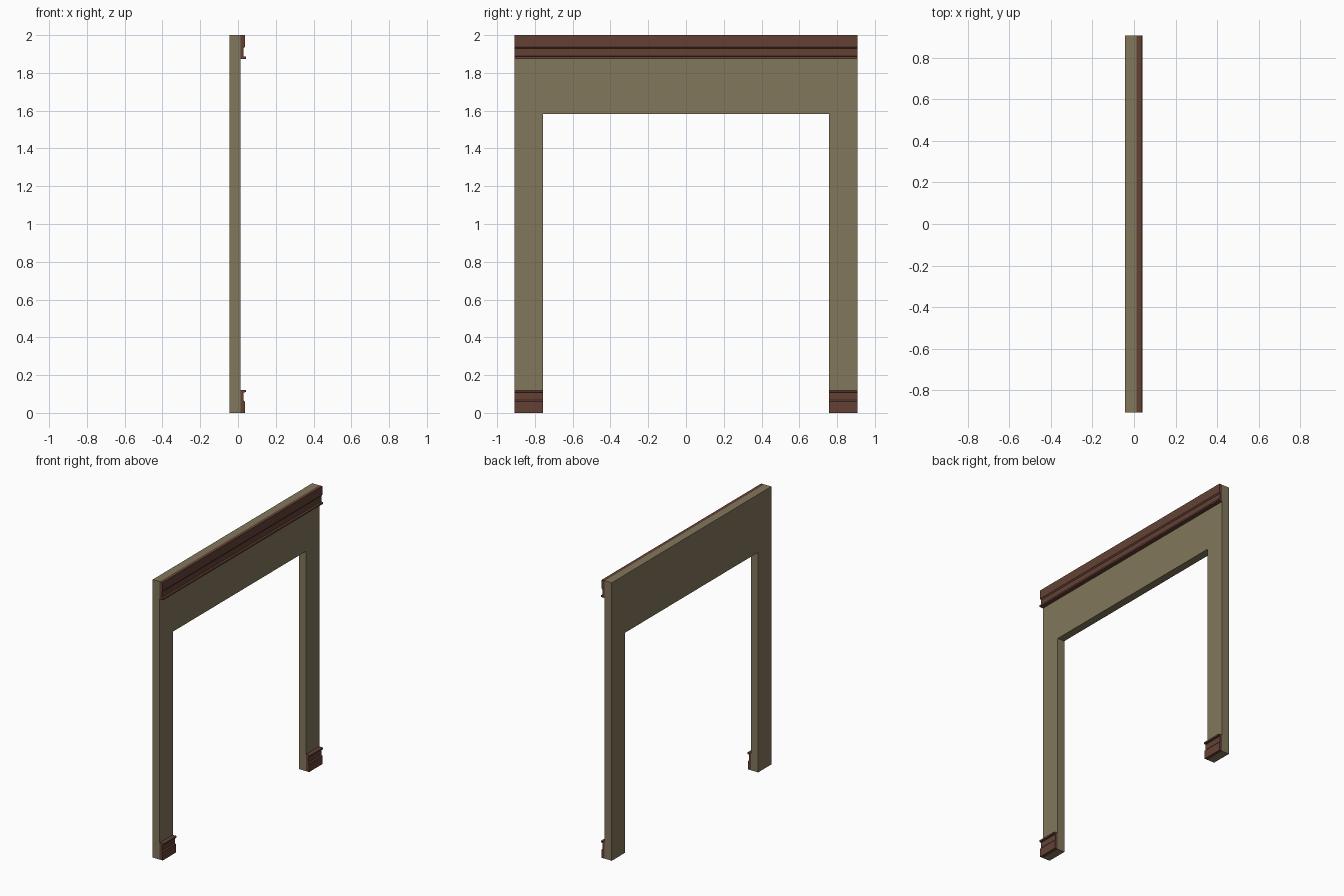
import bpy
import bmesh

if "Cube" in bpy.data.objects:
    bpy.data.objects.remove(bpy.data.objects["Cube"])


def material(name, rgb):
    m = bpy.data.materials.new(name)
    m.diffuse_color = (*rgb, 1)
    m.use_nodes = True
    m.node_tree.nodes["Principled BSDF"].inputs["Base Color"].default_value = m.diffuse_color
    return m


plaster = material("olive plaster", (0.225, 0.185, 0.107))
wood = material("brown wood", (0.125, 0.053, 0.036))


def extrude(name, points, offset, mat):
    """Fill a closed outline and extrude it along an offset vector."""
    bm = bmesh.new()
    face = bm.faces.new([bm.verts.new(p) for p in points])
    new = bmesh.ops.extrude_face_region(bm, geom=[face])["geom"]
    bmesh.ops.translate(bm, vec=offset,
                        verts=[v for v in new if isinstance(v, bmesh.types.BMVert)])
    bmesh.ops.recalc_face_normals(bm, faces=bm.faces[:])
    mesh = bpy.data.meshes.new(name)
    bm.to_mesh(mesh)
    bm.free()
    mesh.materials.append(mat)
    ob = bpy.data.objects.new(name, mesh)
    bpy.context.collection.objects.link(ob)
    return ob


W, O, H, OH = 0.907, 0.758, 2.0, 1.583   # half width, half opening, heights
BACK, FACE = -0.044, 0.012               # wall faces in x

# Wall with doorway
outline = [(-W, 0), (-W, H), (W, H), (W, 0), (O, 0), (O, OH), (-O, OH), (-O, 0)]
extrude("doorway_wall", [(BACK, y, z) for y, z in outline], (FACE - BACK, 0, 0), plaster)

# Moulding profile: (x, height), plinth with a step and a projecting lip
profile = [(FACE, 0), (0.036, 0), (0.036, 0.060), (0.029, 0.068),
           (0.029, 0.108), (0.042, 0.110), (0.042, 0.121), (FACE, 0.121)]


# Skirting at the foot of each post
for name, y in (("left_skirting", -W), ("right_skirting", O)):
    extrude(name, [(x, y, z) for x, z in profile], (0, W - O, 0), wood)

# Cornice: same profile upside down along the top
extrude("cornice", [(x, -W, H - z * 1.035) for x, z in profile], (0, 2 * W, 0), wood)
